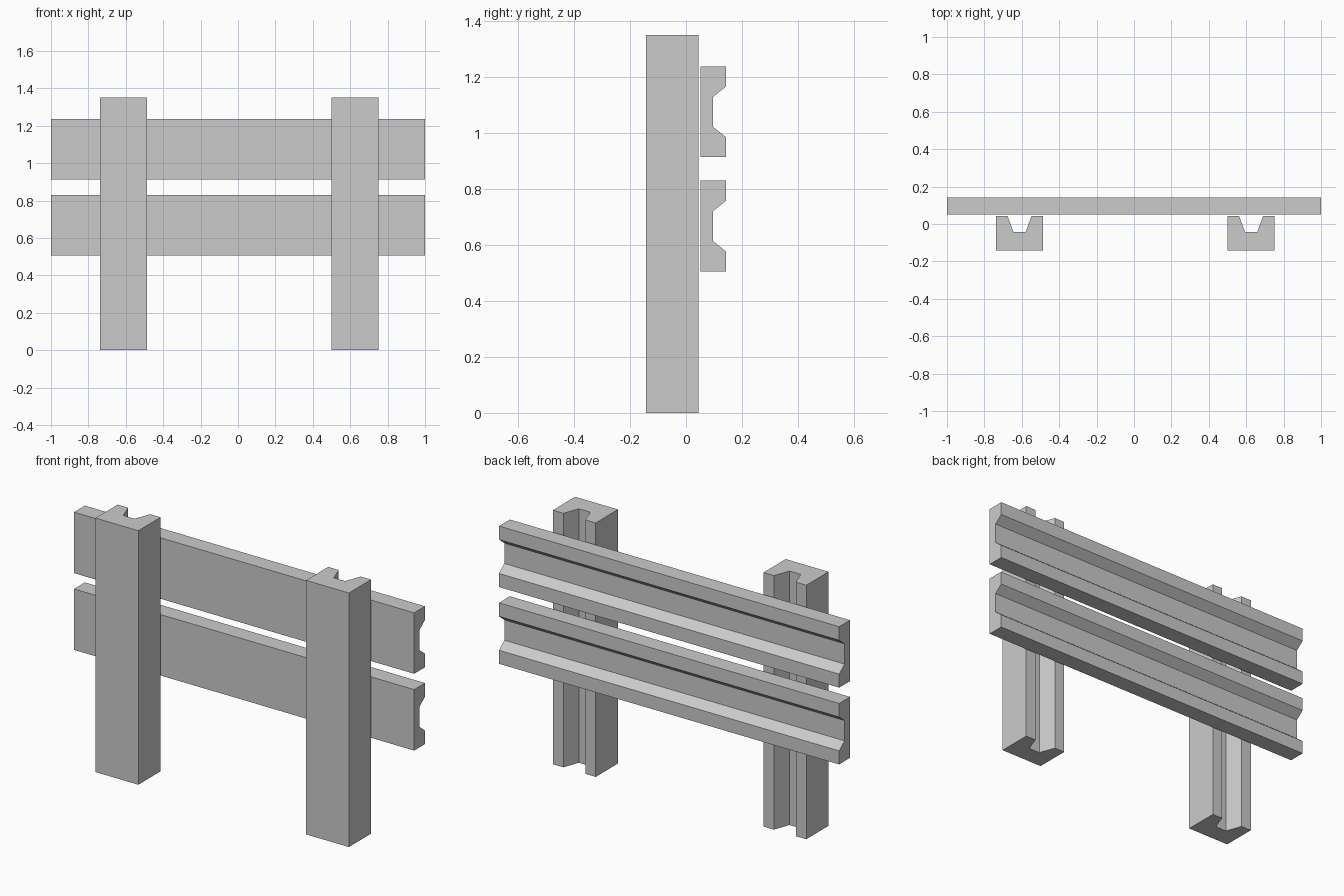
import bpy, bmesh
from mathutils import Vector

if "Cube" in bpy.data.objects:
    bpy.data.objects.remove(bpy.data.objects["Cube"])


def extrude_profile(name, points, sweep):
    """Closed profile swept along a straight vector into a solid."""
    bm = bmesh.new()
    face = bm.faces.new([bm.verts.new(p) for p in points])
    result = bmesh.ops.extrude_face_region(bm, geom=[face], use_keep_orig=True)
    moved = [g for g in result["geom"] if isinstance(g, bmesh.types.BMVert)]
    bmesh.ops.translate(bm, verts=moved, vec=Vector(sweep))
    bmesh.ops.recalc_face_normals(bm, faces=bm.faces)
    mesh = bpy.data.meshes.new(name)
    bm.to_mesh(mesh)
    bm.free()
    obj = bpy.data.objects.new(name, mesh)
    bpy.context.collection.objects.link(obj)
    return obj


# Upright posts with a tapered channel facing the rails
half_post = [(0.126, -0.143), (0.126, 0.044), (0.0645, 0.044), (0.033, -0.042)]
post = half_post + [(-x, y) for x, y in reversed(half_post)]
for name, cx in (("left_post", -0.612), ("right_post", 0.626)):
    extrude_profile(name, [(cx + x, y, 0) for x, y in post], (0, 0, 1.35))

# Horizontal guard rails with a recessed channel along the back
half_rail = [(0.051, 0.162), (0.142, 0.162), (0.142, 0.09), (0.097, 0.054)]
rail = half_rail + [(y, -z) for y, z in reversed(half_rail)]
for name, cz in (("lower_rail", 0.667), ("upper_rail", 1.075)):
    extrude_profile(name, [(-1, y, cz + z) for y, z in rail], (2, 0, 0))
